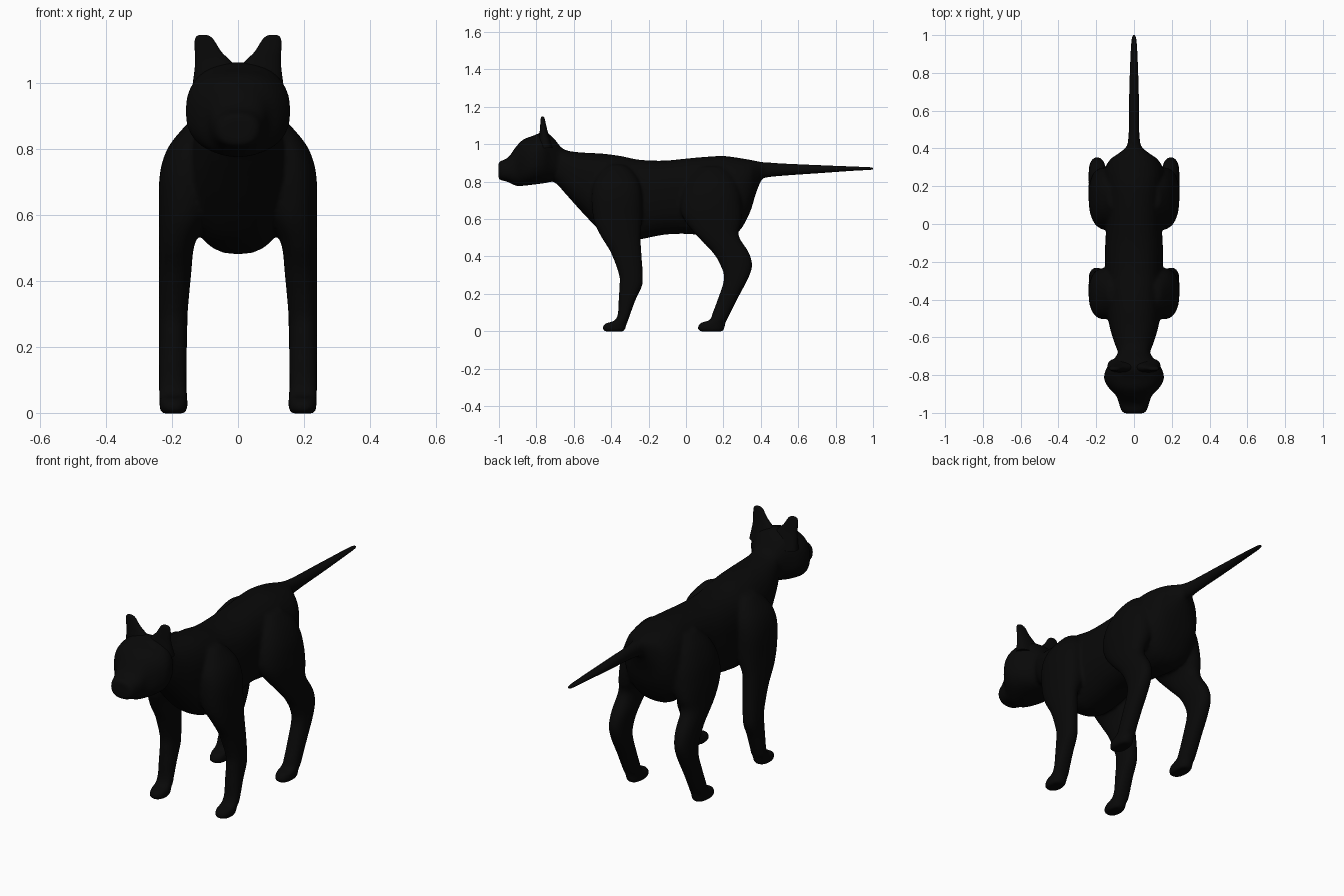
import bpy, bmesh, math
from mathutils import Vector

fur = bpy.data.materials.new("black_fur")
fur.diffuse_color = (0.0025, 0.0025, 0.0025, 1)

SIDES, STEPS = 28, 4


def smooth_stations(rows):
    """Spline-interpolate the section rows so lofts flow smoothly."""
    out = []
    last = len(rows) - 1
    for i in range(last):
        p0, p1, p2, p3 = (rows[min(max(i + k, 0), last)] for k in (-1, 0, 1, 2))
        for s in range(STEPS):
            t = s / STEPS
            out.append([0.5 * (2 * b + (c - a) * t + (2 * a - 5 * b + 4 * c - d) * t * t
                               + (3 * b - a - 3 * c + d) * t ** 3)
                        for a, b, c, d in zip(p0, p1, p2, p3)])
    out.append(list(rows[last]))
    return out


def along_y(r, u, v):      # row: y, top, bottom, half width
    return (r[3] * u, r[0], (r[1] + r[2]) / 2 + (r[1] - r[2]) / 2 * v)


def along_z(r, u, v):      # row: z, front, back, inner, outer
    return ((r[3] + r[4]) / 2 + (r[4] - r[3]) / 2 * u,
            (r[1] + r[2]) / 2 + (r[2] - r[1]) / 2 * v, r[0])


def select(obs):
    bpy.ops.object.select_all(action='DESELECT')
    for ob in obs:
        ob.select_set(True)
    bpy.context.view_layer.objects.active = obs[0]


def loft(name, rows, place, power=2.0, side=1):
    """Skin rounded rings; place(row, u, v) maps ring coordinates to a point."""
    bm = bmesh.new()
    rings = []
    for row in smooth_stations(rows):
        ring = []
        for k in range(SIDES):
            a = 2 * math.pi * k / SIDES
            c, s = math.cos(a), math.sin(a)
            u = math.copysign(abs(c) ** (2 / power), c)
            v = math.copysign(abs(s) ** (2 / power), s)
            p = Vector(place(row, u, v))
            p.x *= side
            ring.append(bm.verts.new(p))
        rings.append(ring)
    for r0, r1 in zip(rings, rings[1:]):
        for k in range(SIDES):
            n = (k + 1) % SIDES
            bm.faces.new((r0[k], r0[n], r1[n], r1[k]))
    bm.faces.new(rings[0])
    bm.faces.new(rings[-1])
    bmesh.ops.recalc_face_normals(bm, faces=bm.faces)
    me = bpy.data.meshes.new(name)
    bm.to_mesh(me)
    bm.free()
    me.materials.append(fur)
    ob = bpy.data.objects.new(name, me)
    bpy.context.collection.objects.link(ob)
    select([ob])
    bpy.ops.object.shade_smooth_by_angle(angle=math.radians(60))
    return ob


# Torso from neck to rump, flowing into the tail root
parts = [loft("body", [
    (-0.74, 1.02, 0.82, 0.075), (-0.69, 1.0, 0.785, 0.08), (-0.64, 0.967, 0.73, 0.1),
    (-0.55, 0.955, 0.63, 0.128), (-0.45, 0.95, 0.53, 0.145), (-0.35, 0.937, 0.483, 0.153),
    (-0.25, 0.917, 0.49, 0.153), (-0.12, 0.912, 0.515, 0.153), (0.0, 0.923, 0.52, 0.147),
    (0.1, 0.932, 0.51, 0.15), (0.2, 0.937, 0.50, 0.158), (0.28, 0.927, 0.53, 0.158),
    (0.34, 0.917, 0.63, 0.128), (0.375, 0.91, 0.74, 0.08), (0.41, 0.904, 0.815, 0.04),
    (0.46, 0.899, 0.83, 0.029)], along_y, 2.4)]

# Head with short blunt muzzle
parts.append(loft("head", [
    (-1.003, 0.90, 0.815, 0.045), (-0.99, 0.91, 0.807, 0.066), (-0.95, 0.93, 0.797, 0.08),
    (-0.91, 0.985, 0.777, 0.094), (-0.87, 1.025, 0.777, 0.132), (-0.82, 1.044, 0.783, 0.159),
    (-0.765, 1.064, 0.79, 0.147), (-0.72, 1.045, 0.80, 0.11), (-0.67, 0.985, 0.83, 0.075)],
    along_y, 2.4))

for label, side in (("left", 1), ("right", -1)):
    # Front leg: shoulder, bent wrist and paw
    parts.append(loft(label + "_front_leg", [
        (0.89, -0.41, -0.33, 0.06, 0.14), (0.86, -0.45, -0.29, 0.06, 0.17),
        (0.80, -0.49, -0.25, 0.06, 0.215), (0.72, -0.505, -0.235, 0.07, 0.238),
        (0.60, -0.495, -0.235, 0.09, 0.24), (0.51, -0.457, -0.243, 0.132, 0.24),
        (0.42, -0.402, -0.238, 0.142, 0.24), (0.30, -0.358, -0.231, 0.153, 0.24),
        (0.24, -0.357, -0.235, 0.155, 0.24), (0.17, -0.36, -0.268, 0.155, 0.24),
        (0.09, -0.365, -0.298, 0.156, 0.24), (0.055, -0.385, -0.31, 0.154, 0.24),
        (0.042, -0.43, -0.316, 0.153, 0.239), (0.02, -0.447, -0.322, 0.153, 0.238),
        (0.004, -0.442, -0.328, 0.156, 0.235), (-0.002, -0.424, -0.34, 0.166, 0.225)],
        along_z, 2.3, side))
    # Hind leg: thigh, hock and paw
    parts.append(loft(label + "_hind_leg", [
        (0.88, 0.08, 0.20, 0.05, 0.14), (0.82, 0.02, 0.26, 0.04, 0.19),
        (0.74, -0.02, 0.29, 0.04, 0.225), (0.65, -0.03, 0.30, 0.06, 0.239),
        (0.58, 0.0, 0.295, 0.1, 0.24), (0.51, 0.058, 0.282, 0.132, 0.24),
        (0.42, 0.143, 0.337, 0.142, 0.24), (0.35, 0.185, 0.354, 0.15, 0.24),
        (0.28, 0.203, 0.332, 0.153, 0.24), (0.18, 0.173, 0.279, 0.155, 0.24),
        (0.10, 0.143, 0.239, 0.156, 0.24), (0.06, 0.127, 0.219, 0.154, 0.24),
        (0.045, 0.08, 0.212, 0.153, 0.239), (0.02, 0.062, 0.206, 0.153, 0.238),
        (0.004, 0.068, 0.202, 0.156, 0.235), (-0.002, 0.086, 0.187, 0.166, 0.225)],
        along_z, 2.3, side))
    # Thin upright ears with rounded tips
    loft(label + "_ear", [
        (0.98, -0.79, -0.71, 0.0, 0.14), (1.04, -0.786, -0.73, 0.0, 0.132),
        (1.07, -0.782, -0.74, 0.025, 0.13), (1.095, -0.78, -0.746, 0.05, 0.131),
        (1.12, -0.778, -0.752, 0.066, 0.132), (1.135, -0.777, -0.755, 0.076, 0.13),
        (1.143, -0.775, -0.758, 0.086, 0.125), (1.147, -0.771, -0.762, 0.096, 0.115)],
        along_z, 2.3, side)

# Fuse torso, head and legs into one soft skin
select(parts)
bpy.ops.object.join()
skin = bpy.context.object
remesh = skin.modifiers.new("fuse", 'REMESH')
remesh.mode = 'VOXEL'
remesh.voxel_size = 0.009
remesh.use_smooth_shade = True
soften = skin.modifiers.new("soften", 'SMOOTH')
soften.factor = 0.5
soften.iterations = 7

# Straight tapered tail
loft("tail", [
    (0.36, 0.90, 0.80, 0.04), (0.42, 0.903, 0.82, 0.034), (0.5, 0.897, 0.83, 0.027),
    (0.7, 0.888, 0.844, 0.025), (0.9, 0.88, 0.858, 0.018), (0.98, 0.877, 0.862, 0.012),
    (1.0, 0.872, 0.866, 0.004)], along_y)
